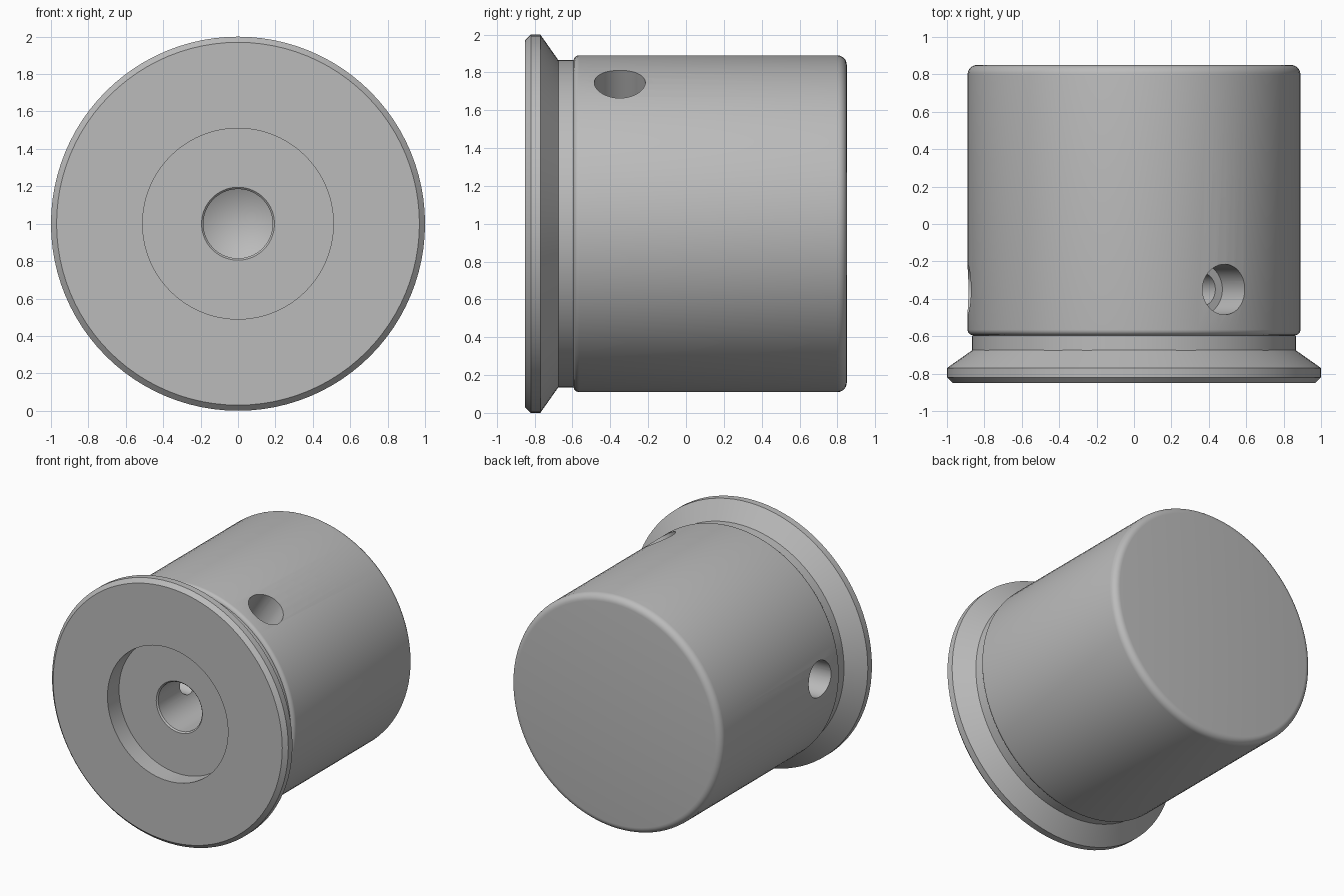
import bpy, bmesh, math
from mathutils import Vector

cube = bpy.data.objects.get("Cube")
if cube:
    bpy.data.objects.remove(cube, do_unlink=True)

steel = bpy.data.materials.new("grey steel")
steel.use_nodes = True
grey = (0.5, 0.5, 0.5, 1)
steel.diffuse_color = grey
steel.node_tree.nodes["Principled BSDF"].inputs["Base Color"].default_value = grey


def lathe(name, profile, segments):
    """Revolve (radius, y) points around the y axis into a closed solid."""
    bm = bmesh.new()
    verts = [bm.verts.new((r, y, 0)) for r, y in profile]
    edges = [bm.edges.new(pair) for pair in zip(verts, verts[1:])]
    bmesh.ops.spin(bm, geom=verts + edges, cent=(0, 0, 0), axis=(0, 1, 0),
                   angle=math.tau, steps=segments, use_duplicate=False)
    bmesh.ops.remove_doubles(bm, verts=bm.verts, dist=0.0005)
    bmesh.ops.recalc_face_normals(bm, faces=bm.faces)
    mesh = bpy.data.meshes.new(name)
    bm.to_mesh(mesh)
    bm.free()
    mesh.materials.append(steel)
    obj = bpy.data.objects.new(name, mesh)
    bpy.context.collection.objects.link(obj)
    return obj


def fillet(r, y, size, start, steps=6):
    """Quarter round centred on (r, y), turning from the start angle."""
    angles = [start + math.pi / 2 * i / steps for i in range(steps + 1)]
    return [(r + size * math.cos(a), y + size * math.sin(a)) for a in angles]


# Body: drilled bore, front recess, bevelled flange, groove, rounded barrel
profile = [(0, -0.05), (0.185, -0.15), (0.185, -0.70), (0.195, -0.71),
           (0.51, -0.71), (0.51, -0.85),
           (0.97, -0.85), (1, -0.82), (1, -0.77), (0.865, -0.675), (0.865, -0.595)]
profile += fillet(0.86, -0.565, 0.03, -math.pi / 2)
profile += fillet(0.84, 0.80, 0.05, 0)
profile += [(0, 0.85)]
body = lathe("flanged_plug", profile, 96)
body.location.z = 1

# Stepped cross holes running from the barrel into the bore
hole = [(0, 0.1), (0.09, 0.1), (0.09, 0.66), (0.135, 0.66), (0.135, 1), (0, 1)]
bpy.context.view_layer.objects.active = body
body.select_set(True)
for degrees in (57, 177):
    a = math.radians(degrees)
    cutter = lathe("cross_hole_cutter", hole, 48)
    cutter.hide_render = True
    cutter.location = (0, -0.35, 1)
    cutter.rotation_mode = 'QUATERNION'
    cutter.rotation_quaternion = Vector((0, 1, 0)).rotation_difference(
        Vector((math.cos(a), 0, math.sin(a))))
    mod = body.modifiers.new("cross_hole", 'BOOLEAN')
    mod.operation = 'DIFFERENCE'
    mod.solver = 'EXACT'
    mod.object = cutter
    bpy.ops.object.modifier_apply(modifier=mod.name)
    bpy.data.objects.remove(cutter, do_unlink=True)

bpy.ops.object.shade_smooth_by_angle(angle=math.radians(25))
